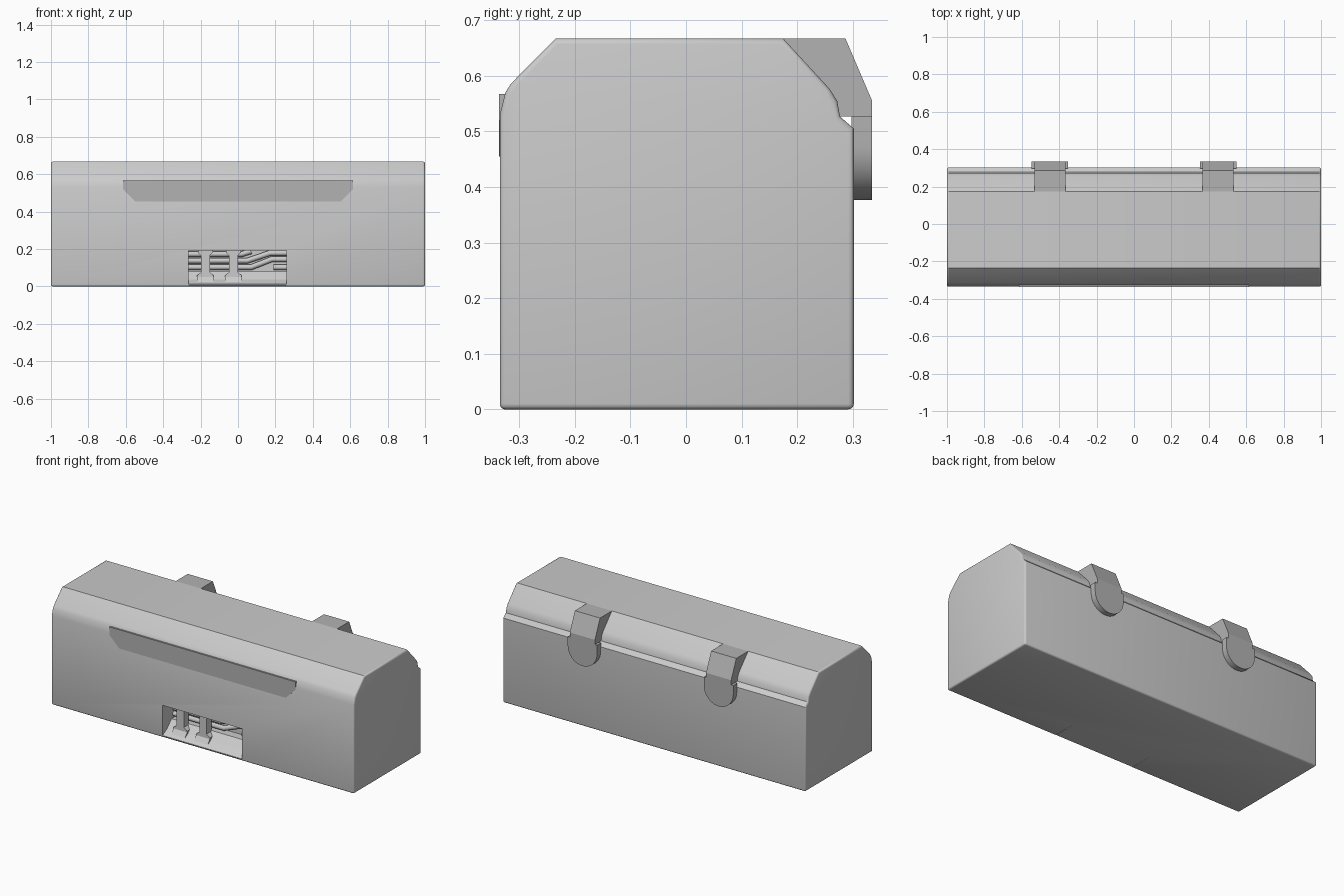
import bpy, bmesh, math

if "Cube" in bpy.data.objects:
    bpy.data.objects.remove(bpy.data.objects["Cube"])


def prism(name, pts, axis, a, b):
    """Extrude a closed 2D outline from a to b: axis 'X' uses (y, z), axis 'Y' uses (x, z)."""
    bm = bmesh.new()
    rings = []
    for t in (a, b):
        rings.append([bm.verts.new((t, p, q) if axis == 'X' else (p, t, q)) for p, q in pts])
    bm.faces.new(rings[0])
    bm.faces.new(rings[1])
    n = len(pts)
    for i in range(n):
        j = (i + 1) % n
        bm.faces.new((rings[0][i], rings[0][j], rings[1][j], rings[1][i]))
    bmesh.ops.recalc_face_normals(bm, faces=bm.faces)
    me = bpy.data.meshes.new(name)
    bm.to_mesh(me)
    bm.free()
    ob = bpy.data.objects.new(name, me)
    bpy.context.collection.objects.link(ob)
    return ob


def select(ob):
    bpy.ops.object.select_all(action='DESELECT')
    ob.select_set(True)
    bpy.context.view_layer.objects.active = ob


def smooth(ob, deg=33):
    select(ob)
    bpy.ops.object.shade_smooth_by_angle(angle=math.radians(deg))


dark = bpy.data.materials.new("dark_grey")
dark.diffuse_color = (0.45, 0.45, 0.45, 1)
dark.use_nodes = True
dark.node_tree.nodes["Principled BSDF"].inputs["Base Color"].default_value = dark.diffuse_color

# Main body: cross-section along x, softened ends, opening cut in the front
body = prism("body", [(-0.335, 0), (0.302, 0), (0.302, 0.505), (0.277, 0.527),
                      (0.272, 0.555), (0.258, 0.577), (0.175, 0.667),
                      (-0.235, 0.667), (-0.315, 0.586), (-0.325, 0.57), (-0.335, 0.53)],
             'X', -1, 1)
cutter = prism("opening_cutter", [(-0.265, -0.1), (0.26, -0.1), (0.26, 0.192), (-0.265, 0.192)],
               'Y', -0.5, -0.2)
cutter.hide_render = True
bev = body.modifiers.new("soft_edges", 'BEVEL')
bev.width, bev.segments = 0.01, 3
bev.limit_method, bev.angle_limit = 'ANGLE', math.radians(65)
cut = body.modifiers.new("opening", 'BOOLEAN')
cut.operation, cut.solver, cut.object = 'DIFFERENCE', 'EXACT', cutter
select(body)
for m in ("soft_edges", "opening"):
    bpy.ops.object.modifier_apply(modifier=m)
bpy.data.objects.remove(cutter)
smooth(body)

# Flush dark front panel
half = [(0.615, 0.567), (0.615, 0.52), (0.55, 0.455)]
panel = prism("front_panel", half + [(-x, z) for x, z in reversed(half)], 'Y', -0.336, -0.325)
panel.data.materials.append(dark)

# Sloped floor of the opening
prism("opening_floor", [(-0.335, 0.008), (-0.327, 0), (-0.2, 0), (-0.2, 0.08),
                        (-0.25, 0.08), (-0.29, 0.038), (-0.335, 0.012)], 'X', -0.264, 0.259)

# Two posts with flared heads and feet, plus a small wedge in front of each foot
post = [(0.045, 0.036), (0.045, 0.058), (0.024, 0.075), (0.024, 0.165), (0.04, 0.18), (0.04, 0.192)]
for i, px in enumerate((-0.175, -0.025)):
    outline = [(px + x, z) for x, z in post] + [(px - x, z) for x, z in reversed(post)]
    prism(f"post_{i + 1}", outline, 'Y', -0.295, -0.25)
    prism(f"foot_{i + 1}", [(-0.32, 0.015), (-0.28, 0.015), (-0.28, 0.058), (-0.29, 0.058)],
          'X', px - 0.045, px + 0.045)

# Bent pipes behind the posts
paths = [[(-0.265, 0.172), (0.02, 0.172), (0.07, 0.188)],
         [(-0.265, 0.137), (0.05, 0.137), (0.17, 0.178), (0.26, 0.178)],
         [(-0.265, 0.102), (0.07, 0.102), (0.18, 0.145), (0.26, 0.145)],
         [(0.19, 0.102), (0.26, 0.102)]]
for i, path in enumerate(paths):
    cu = bpy.data.curves.new(f"pipe_{i + 1}", 'CURVE')
    cu.dimensions = '3D'
    cu.bevel_depth, cu.bevel_resolution, cu.use_fill_caps = 0.015, 2, True
    sp = cu.splines.new('POLY')
    sp.points.add(len(path) - 1)
    for pt, (x, z) in zip(sp.points, path):
        pt.co = (x, -0.225, z, 1)
    bpy.context.collection.objects.link(bpy.data.objects.new(f"pipe_{i + 1}", cu))

# Two rear hinges: wedge-shaped strap and rounded tongue
for side, cx in (("left", -0.45), ("right", 0.45)):
    strap = prism(f"hinge_strap_{side}", [(0.175, 0.667), (0.287, 0.667), (0.335, 0.555),
                                          (0.335, 0.512), (0.32, 0.527), (0.277, 0.527),
                                          (0.265, 0.555), (0.25, 0.575)],
                  'X', cx - 0.083, cx + 0.083)
    arc = [(cx + 0.097 * math.cos(a), 0.474 + 0.097 * math.sin(a))
           for a in (math.pi * (1 + k / 20) for k in range(21))]
    tongue = prism(f"hinge_tongue_{side}", arc + [(cx + 0.097, 0.527), (cx - 0.097, 0.527)],
                   'Y', 0.298, 0.335)
    smooth(tongue)
    for ob in (strap, tongue):
        ob.data.materials.append(dark)
